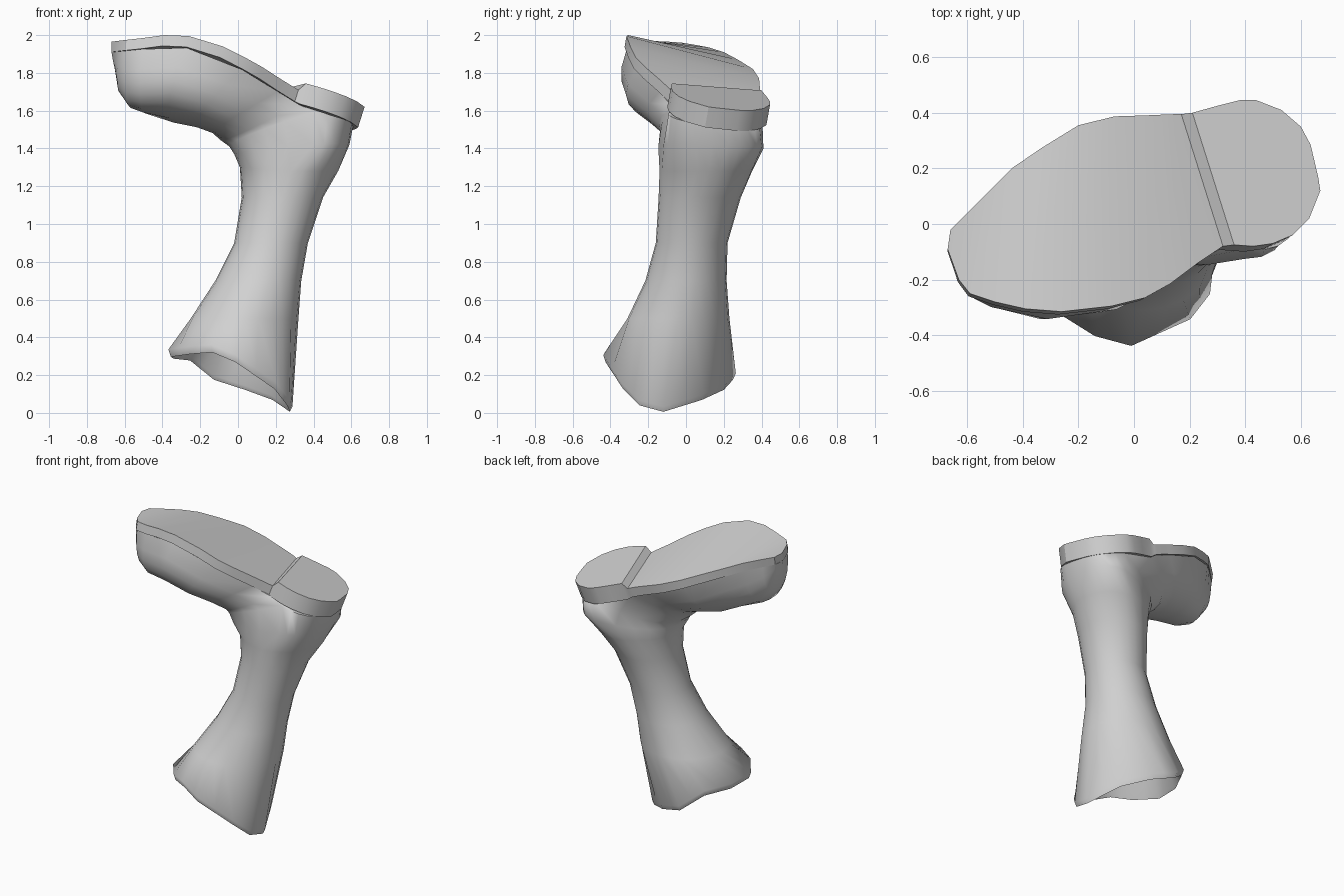
import bpy, bmesh, math
from mathutils import Vector as V

cube = bpy.data.objects.get("Cube")
if cube:
    bpy.data.objects.remove(cube, do_unlink=True)

grey = bpy.data.materials.new("plain_grey")
grey.use_nodes = True
grey.diffuse_color = (0.64, 0.64, 0.64, 1)
grey.node_tree.nodes["Principled BSDF"].inputs["Base Color"].default_value = (0.64, 0.64, 0.64, 1)


def finish(name, bm, angle):
    bmesh.ops.recalc_face_normals(bm, faces=bm.faces)
    mesh = bpy.data.meshes.new(name)
    bm.to_mesh(mesh)
    bm.free()
    mesh.materials.append(grey)
    obj = bpy.data.objects.new(name, mesh)
    bpy.context.collection.objects.link(obj)
    bpy.ops.object.select_all(action='DESELECT')
    obj.select_set(True)
    bpy.context.view_layer.objects.active = obj
    bpy.ops.object.shade_smooth_by_angle(angle=math.radians(angle))
    return obj


def loft(bm, rings):
    """Skin a list of equal closed point rings and cap both ends."""
    rows = [[bm.verts.new(p) for p in ring] for ring in rings]
    for a, b in zip(rows, rows[1:]):
        for i in range(len(a)):
            j = (i + 1) % len(a)
            bm.faces.new((a[i], a[j], b[j], b[i]))
    bm.faces.new(rows[0])
    bm.faces.new(rows[-1])


# Sole outline, toe to heel: front edge and back edge of each cross station
front_sole = [(-.67, -.09, 1.965), (-.63, -.2, 1.97), (-.59, -.25, 1.975), (-.5, -.28, 1.985),
              (-.39, -.305, 2), (-.26, -.315, 1.995), (-.08, -.295, 1.94), (.04, -.265, 1.88),
              (.13, -.215, 1.83), (.23, -.14, 1.765), (.32, -.08, 1.71)]
back_sole = [(-.66, -.02, 1.96), (-.6, .04, 1.95), (-.52, .12, 1.935), (-.44, .2, 1.91),
             (-.33, .275, 1.87), (-.2, .355, 1.82), (-.07, .387, 1.77), (.03, .39, 1.735),
             (.1, .393, 1.71), (.15, .395, 1.69), (.17, .395, 1.68)]
front_heel = [(.36, -.075), (.43, -.08), (.5, -.07), (.57, -.04), (.63, .02), (.67, .12), (.662, .17)]
back_heel = [(.21, .4), (.3, .425), (.38, .445), (.44, .445), (.53, .41), (.6, .35), (.635, .285)]


def on_heel(p):
    # The heel tread is one tilted plane
    x, y = p
    return (x, y, 1.745 - .293 * (x - .36) - .171 * (y + .08))


front = [V(p) for p in front_sole + [on_heel(p) for p in front_heel]]
back = [V(p) for p in back_sole + [on_heel(p) for p in back_heel]]


def sole_drop(i):
    """Offset from tread to the underside of the sole at a station."""
    lean = .3 * min(1, i / 7)
    thick = .055 + .001 * i if i < 11 else .115
    return V((lean, .17, .95)).normalized() * -thick


# Sole and heel slab
bm = bmesh.new()
loft(bm, [[f, b, b + sole_drop(i), f + sole_drop(i)]
          for i, (f, b) in enumerate(zip(front, back))])
finish("sole", bm, 25)


# Boot upper
def ring(f, a, k, b, power=1.0, steps=6):
    """Closed section through front, instep, back and heel-side points."""
    pts = [V(p) for p in (f, a, k, b)]
    c = (pts[0] + pts[2]) / 2
    out = []
    for q in range(4):
        p0, p1 = pts[q] - c, pts[(q + 1) % 4] - c
        for s in range(steps):
            t = s / steps * math.pi / 2
            out.append(c + p0 * math.cos(t) ** power + p1 * math.sin(t) ** power)
    return out


def shaft_ring(z, x0, x1, y0, y1):
    xm, ym = (x0 + x1) / 2, (y0 + y1) / 2
    return ring((xm, y0, z), (x0, ym, z), (xm, y1, z), (x1, ym, z))


def foot_ring(i, instep):
    # Flat against the sole, rounded over the instep
    f, b = front[i] + sole_drop(i) * 1.02, back[i] + sole_drop(i) * 1.02
    c = (f + b) / 2
    return ring(f.lerp(c, .04), instep, b.lerp(c, .04), c, .78)


def shrink(pts, factor):
    c = sum(pts, V()) / len(pts)
    return [c + (p - c) * factor for p in pts]


# Wavy open rim, front corner round by the instep side
corners = [V(p) for p in [(-.01, -.435, .27), (-.14, -.4, .325), (-.26, -.325, .315), (-.365, -.18, .3),
                          (-.35, .0, .29), (-.26, .17, .28), (-.13, .26, .175), (.04, .21, .12),
                          (.19, .09, .065), (.285, -.12, 0), (.27, -.25, .035), (.2, -.34, .125)]]
rim = []
for p, q in zip(corners, corners[1:] + corners[:1]):
    rim += [p, (p + q) / 2]
rim_side = [p + V((0, 0, .035)) for p in shrink(rim, 1.01)]
rim_edge = shrink(rim, .97)

shaft = [shaft_ring(*r) for r in [(.5, -.25, .32, -.31, .23), (.7, -.12, .335, -.215, .215),
                                  (.9, -.02, .37, -.16, .22), (1.14, .02, .45, -.145, .29)]]
ankle = [ring((.28, -.14, 1.28), (.01, .08, 1.3), (.3, .35, 1.28), (.53, .12, 1.28)),
         ring((.4, -.125, 1.42), (-.02, .05, 1.37), (.41, .41, 1.4), (.59, .14, 1.42), .85),
         ring((.4, -.09, 1.595), (-.045, .03, 1.41), (.41, .405, 1.525), (.61, .13, 1.52), .8)]
insteps = {11: (-.075, 0, 1.445), 9: (-.13, -.05, 1.49), 7: (-.22, -.1, 1.53), 5: (-.36, -.1, 1.56),
           3: (-.5, -.12, 1.59), 2: (-.57, -.1, 1.615), 1: (-.63, -.09, 1.7), 0: (-.65, -.06, 1.82)}
foot = [foot_ring(i, p) for i, p in insteps.items()]

# Hollow lining runs up the shaft from the rim
lining = [shrink(r, .92) for r in reversed(shaft)]
lip = [p + V((0, 0, .02)) for p in shrink(rim, .93)]
bm = bmesh.new()
loft(bm, lining + [lip, rim_edge, rim_side] + shaft + ankle + foot)
finish("boot_upper", bm, 70)
